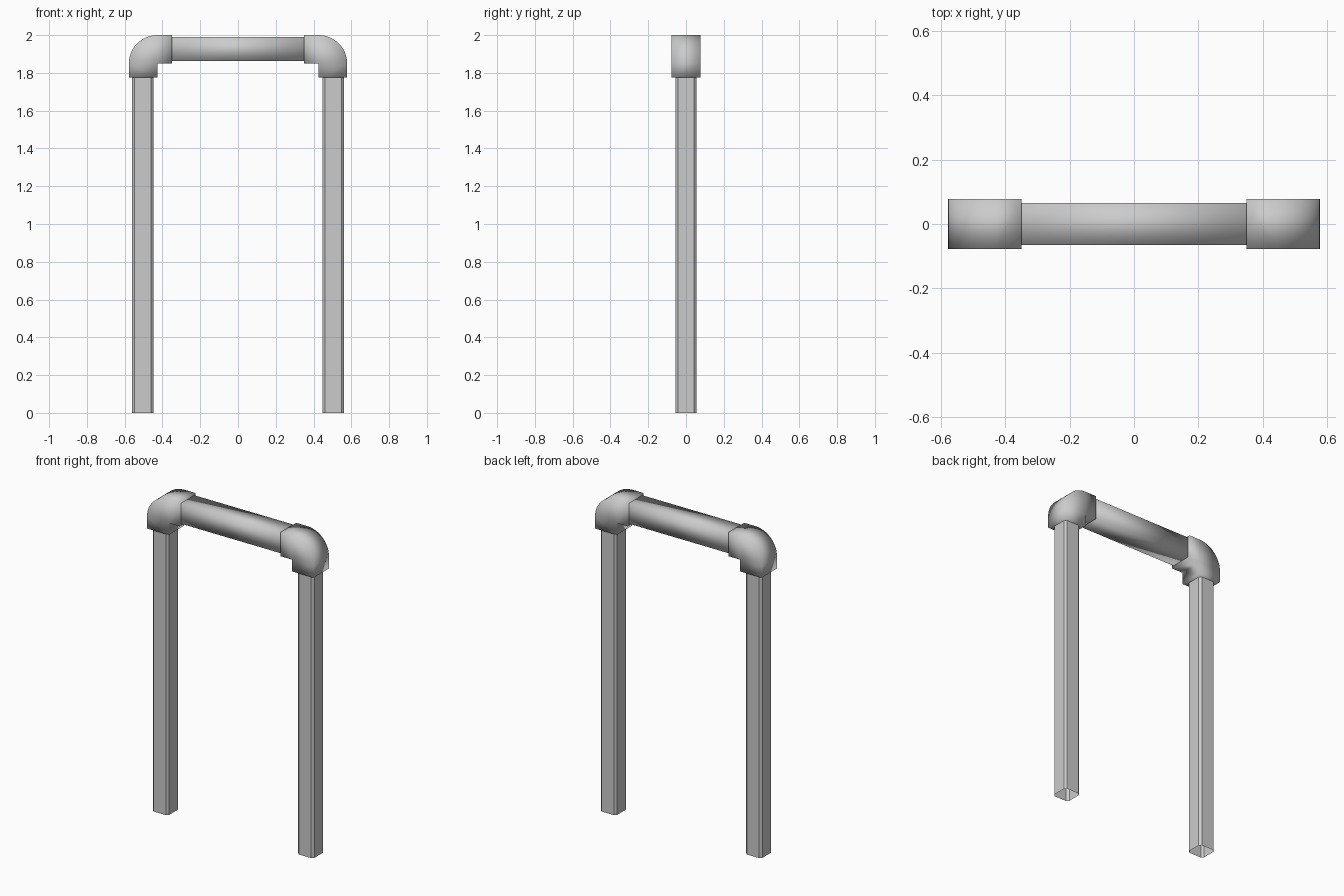
import bpy, bmesh, math

cube = bpy.data.objects.get("Cube")
if cube:
    bpy.data.objects.remove(cube, do_unlink=True)

GREY = (0.6, 0.6, 0.6, 1)
mat = bpy.data.materials.new("light grey")
mat.use_nodes = True
mat.diffuse_color = GREY
mat.node_tree.nodes["Principled BSDF"].inputs["Base Color"].default_value = GREY


def finish(name, bm, smooth):
    bmesh.ops.recalc_face_normals(bm, faces=bm.faces)
    for f in bm.faces:
        f.smooth = smooth
    mesh = bpy.data.meshes.new(name)
    bm.to_mesh(mesh)
    bm.free()
    mesh.materials.append(mat)
    obj = bpy.data.objects.new(name, mesh)
    bpy.context.collection.objects.link(obj)


def leg(name, side, x=0.504, half=0.056, cut=0.013, top=1.8):
    """Chamfered square tube, open at the foot."""
    bm = bmesh.new()
    k = half - cut
    ring = [(half, -k), (half, k), (k, half), (-k, half),
            (-half, k), (-half, -k), (-k, -half), (k, -half)]
    low = [bm.verts.new((side * x + u, v, 0)) for u, v in ring]
    high = [bm.verts.new((side * x + u, v, top)) for u, v in ring]
    for i in range(len(ring)):
        j = (i + 1) % len(ring)
        bm.faces.new((low[i], low[j], high[j], high[i]))
    bm.faces.new(high)
    finish(name, bm, False)


def elbow(name, side, cx=0.427, cz=1.849, r=0.151, half=0.077, steps=12):
    """Square-section corner fitting: two sockets joined by a quarter round."""
    foot, end = 1.775, 0.35
    bm = bmesh.new()

    def pair(x, z):
        return [bm.verts.new((side * x, y, z)) for y in (-half, half)]

    inner = pair(cx, cz)
    arc = [pair(cx + r * math.cos(a), cz + r * math.sin(a))
           for a in (math.pi / 2 * i / steps for i in range(steps + 1))]
    foot_out, foot_in = pair(cx + r, foot), pair(cx, foot)
    end_out, end_in = pair(end, cz + r), pair(end, cz)
    # side walls
    for s in (0, 1):
        bm.faces.new((foot_in[s], foot_out[s], arc[0][s], inner[s]))
        bm.faces.new((inner[s], arc[-1][s], end_out[s], end_in[s]))
        for a, b in zip(arc, arc[1:]):
            bm.faces.new((inner[s], a[s], b[s]))
    # outline strip
    loop = [inner, foot_in, foot_out] + arc + [end_out, end_in]
    for a, b in zip(loop, loop[1:] + loop[:1]):
        bm.faces.new((a[0], b[0], b[1], a[1]))
    finish(name, bm, True)


for label, side in (("left", 1), ("right", -1)):
    leg(label + "_leg", side)
    elbow(label + "_elbow", side)

# crossbar, softly shaded square section
bm = bmesh.new()
bmesh.ops.create_cube(bm, size=1)
bmesh.ops.scale(bm, vec=(0.72, 0.132, 0.128), verts=bm.verts)
bmesh.ops.translate(bm, vec=(0, 0, 1.926), verts=bm.verts)
finish("crossbar", bm, True)
